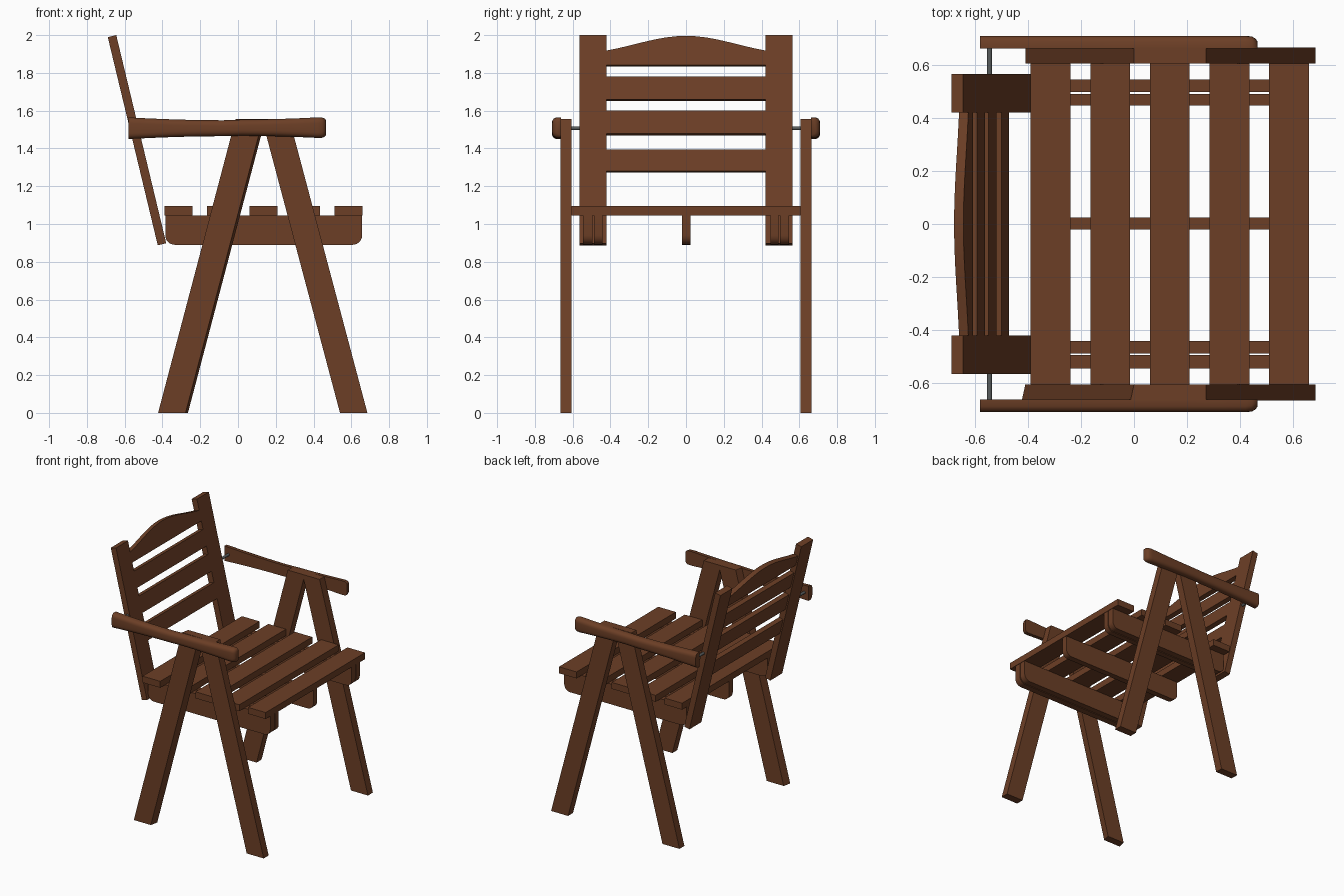
import bpy, bmesh, math

if "Cube" in bpy.data.objects:
    bpy.data.objects.remove(bpy.data.objects["Cube"])

def material(name, col):
    m = bpy.data.materials.new(name)
    m.diffuse_color = (*col, 1)
    m.use_nodes = True
    m.node_tree.nodes["Principled BSDF"].inputs["Base Color"].default_value = m.diffuse_color
    return m

WOOD = material("brown wood", (0.150, 0.049, 0.019))
METAL = material("grey metal", (0.10, 0.11, 0.11))

def loft(name, rings, mat=WOOD, smooth=False):
    """Closed solid through a list of equal-length rings of 3D points."""
    bm = bmesh.new()
    vs = [[bm.verts.new(p) for p in r] for r in rings]
    n = len(vs[0])
    for a, b in zip(vs, vs[1:]):
        for i in range(n):
            j = (i + 1) % n
            bm.faces.new((a[i], a[j], b[j], b[i]))
    bm.faces.new(vs[0][::-1])
    bm.faces.new(vs[-1])
    bmesh.ops.recalc_face_normals(bm, faces=bm.faces)
    me = bpy.data.meshes.new(name)
    bm.to_mesh(me)
    bm.free()
    me.materials.append(mat)
    if smooth:
        me.shade_smooth()
        me.set_sharp_from_angle(angle=math.radians(35))
    ob = bpy.data.objects.new(name, me)
    bpy.context.collection.objects.link(ob)
    return ob

def side_prism(name, pts, y0, y1, skew=0, **kw):
    """Extrude an x-z profile from y0 to y1; skew shifts the second end in x."""
    return loft(name, [[(x, y0, z) for x, z in pts],
                       [(x + skew, y1, z) for x, z in pts]], **kw)

# Seat slats
for i in range(5):
    x = -0.39 + 0.225 * i
    side_prism(f"seat_slat_{i+1}", [(x, 1.045), (x + .15, 1.045), (x + .15, 1.095), (x, 1.095)],
               -0.605, 0.605)

# Seat rails with rounded lower corners
r, x0, x1, zb = 0.05, -0.385, 0.657, 0.89
rail = [(x0, 1.046)]
for cx, a0 in ((x0 + r, 180), (x1 - r, 270)):
    for k in range(7):
        a = math.radians(a0 + 15 * k)
        rail.append((cx + r * math.cos(a), zb + r + r * math.sin(a)))
rail.append((x1, 1.046))
for i, (y0, y1) in enumerate([(-.545, -.495), (-.488, -.442), (-.02, .025), (.447, .49), (.497, .545)]):
    side_prism(f"seat_rail_{i+1}", rail, y0, y1, smooth=True)

# Legs: an inverted V on each side
for s, side in ((-1, "right"), (1, "left")):
    side_prism(f"front_leg_{side}", [(.54, 0), (.685, 0), (.272, 1.555), (.127, 1.555)],
               .605 * s, .665 * s)
    side_prism(f"rear_leg_{side}", [(-.41, 0), (-.265, 0), (.145, 1.555), (0, 1.555)],
               .605 * s, .665 * s, skew=-0.013 if s < 0 else 0)

# Tilted backrest: (y, height on front face, depth behind it) -> 3D
TILT = math.radians(13.5)
SN, CS = math.sin(TILT), math.cos(TILT)

def back_panel(name, pts, depth, smooth=False):
    def place(y, z, t):
        h = (z - 0.898) / CS
        return (-0.38 - SN * h - CS * t, y, 0.898 + CS * h - SN * t)
    loft(name, [[place(y, z, t) for y, z in pts] for t in (0, depth)], smooth=smooth)

for s, side in ((-1, "right"), (1, "left")):
    back_panel(f"back_post_{side}", [(.42 * s, .898), (.565 * s, .898), (.565 * s, 2), (.42 * s, 2)], 0.046)
for i, (z0, z1) in enumerate([(1.28, 1.395), (1.478, 1.6), (1.66, 1.78)]):
    back_panel(f"back_slat_{i+1}", [(-.421, z0), (.421, z0), (.421, z1), (-.421, z1)], 0.036)

# Arched top slat
arch = [(-.421, 1.842), (.421, 1.842)]
for k in range(17):
    u = 1 - k / 8
    bell = 0.25 * (1 + math.cos(math.pi * u)) + 0.5 * (1 - u * u)
    arch.append((.421 * u, 1.918 + 0.078 * bell))
back_panel("back_top_slat", arch, 0.036, smooth=True)

# Armrests: slightly waisted bars, rounded on the outer side and front end
def arm_ring(x, s, inset=0, out=0):
    w = ((x + 0.05) / 0.52) ** 2
    c = 1.507 + 0.003 * (x > 0)
    h = 0.042 + 0.015 * min(w, 1) - inset
    o = 0.71 - out
    prof = [(.662, -h), (o - .022, -h), (o - .009, -h + .007), (o - .002, -h + .018),
            (o, -h + .03), (o, h - .03), (o - .002, h - .018), (o - .009, h - .007),
            (o - .022, h), (.662, h)]
    return [(x, y * s, c + z) for y, z in prof]

for s, side in ((-1, "right"), (1, "left")):
    rings = [arm_ring(-.58 + .1 * k, s) for k in range(11)]
    rings += [arm_ring(.445, s, .002, .003), arm_ring(.458, s, .007, .010), arm_ring(.466, s, .017, .022)]
    loft(f"armrest_{side}", rings, smooth=True)
    # Metal rod joining the back post to the armrest
    ring = [(math.cos(k * math.pi / 6) * .01 - .545, math.sin(k * math.pi / 6) * .01 + 1.507) for k in range(12)]
    side_prism(f"hinge_rod_{side}", ring, .55 * s, .67 * s, mat=METAL, smooth=True)
